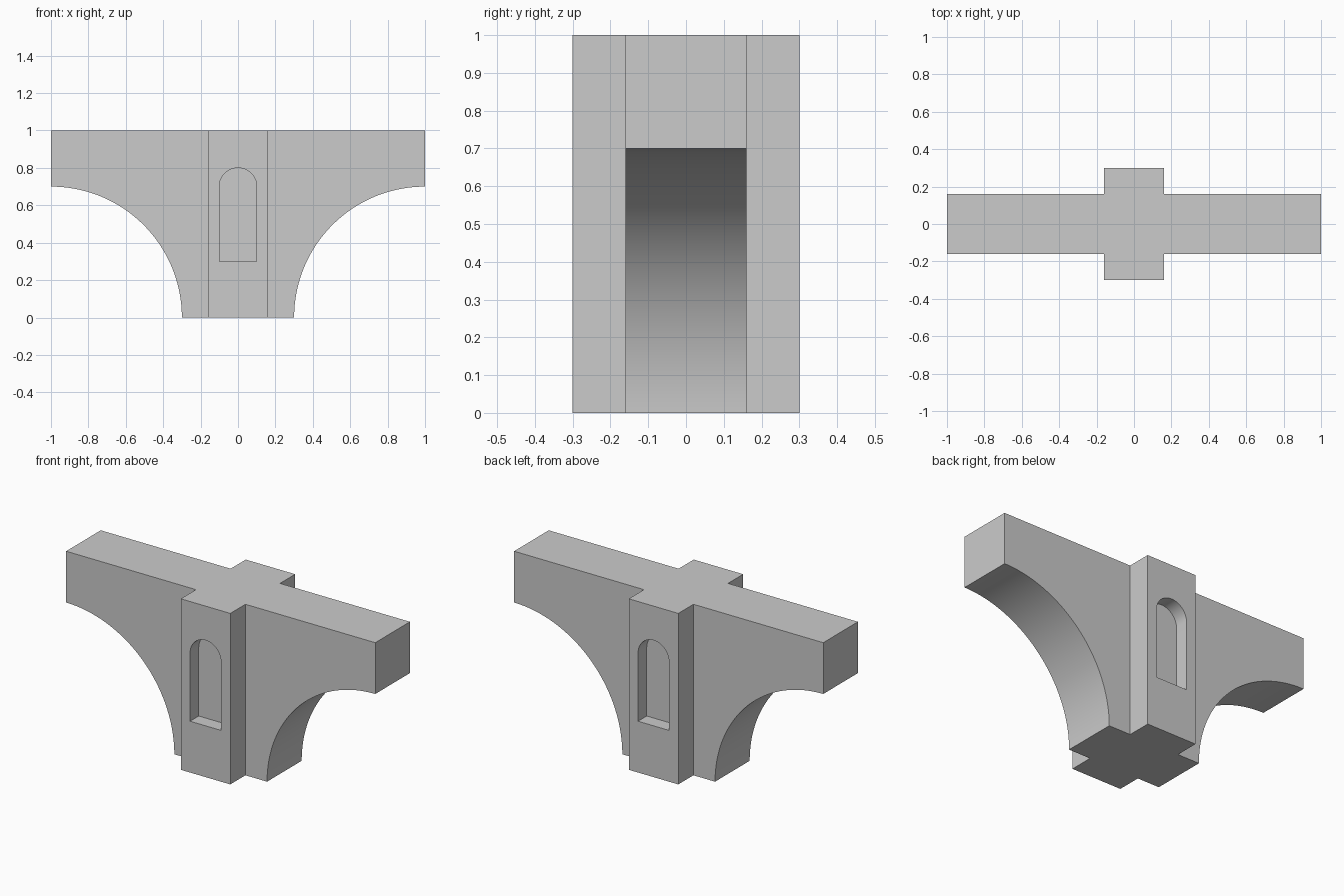
import bpy, bmesh
from math import cos, sin, pi, radians

if "Cube" in bpy.data.objects:
    bpy.data.objects.remove(bpy.data.objects["Cube"])


def extrude_profile(name, pts, y0, y1):
    """Solid from an x-z outline, extruded along y."""
    bm = bmesh.new()
    face = bm.faces.new([bm.verts.new((x, y0, z)) for x, z in pts])
    out = bmesh.ops.extrude_face_region(bm, geom=[face])
    verts = [g for g in out["geom"] if isinstance(g, bmesh.types.BMVert)]
    bmesh.ops.translate(bm, verts=verts, vec=(0, y1 - y0, 0))
    bmesh.ops.recalc_face_normals(bm, faces=bm.faces)
    mesh = bpy.data.meshes.new(name)
    bm.to_mesh(mesh)
    bm.free()
    obj = bpy.data.objects.new(name, mesh)
    bpy.context.collection.objects.link(obj)
    return obj


def combine(target, tool, operation):
    """Apply a boolean and discard the tool object."""
    mod = target.modifiers.new(operation.lower(), 'BOOLEAN')
    mod.operation, mod.solver, mod.object = operation, 'EXACT', tool
    bpy.context.view_layer.objects.active = target
    bpy.ops.object.modifier_apply(modifier=mod.name)
    bpy.data.objects.remove(tool)


def arc(cx, cz, r, a0, a1, n):
    angles = [a0 + (a1 - a0) * i / n for i in range(n + 1)]
    return [(cx + r * cos(a), cz + r * sin(a)) for a in angles]


# Arched web: flat top, quarter-circle cut below each arm
right = [(1, 1)] + arc(1, 0, 0.7, pi / 2, pi, 48)
left = [(-x, z) for x, z in reversed(right)]
arch_pier = extrude_profile("arch_pier", right + left, -0.16, 0.16)

# Central pilaster projecting at front and back
pilaster = extrude_profile(
    "pilaster", [(-0.16, 0), (0.16, 0), (0.16, 1), (-0.16, 1)], -0.3, 0.3)
combine(arch_pier, pilaster, 'UNION')

# Round-headed niches, front and back
niche = [(-0.1, 0.3), (0.1, 0.3)] + arc(0, 0.7, 0.1, 0, pi, 32)
for side in (-1, 1):
    cutter = extrude_profile("niche_cutter", niche, side * 0.22, side * 0.4)
    combine(arch_pier, cutter, 'DIFFERENCE')

# Smooth curved soffits, crisp edges
bpy.ops.object.select_all(action='DESELECT')
arch_pier.select_set(True)
bpy.context.view_layer.objects.active = arch_pier
bpy.ops.object.shade_smooth_by_angle(angle=radians(30))
